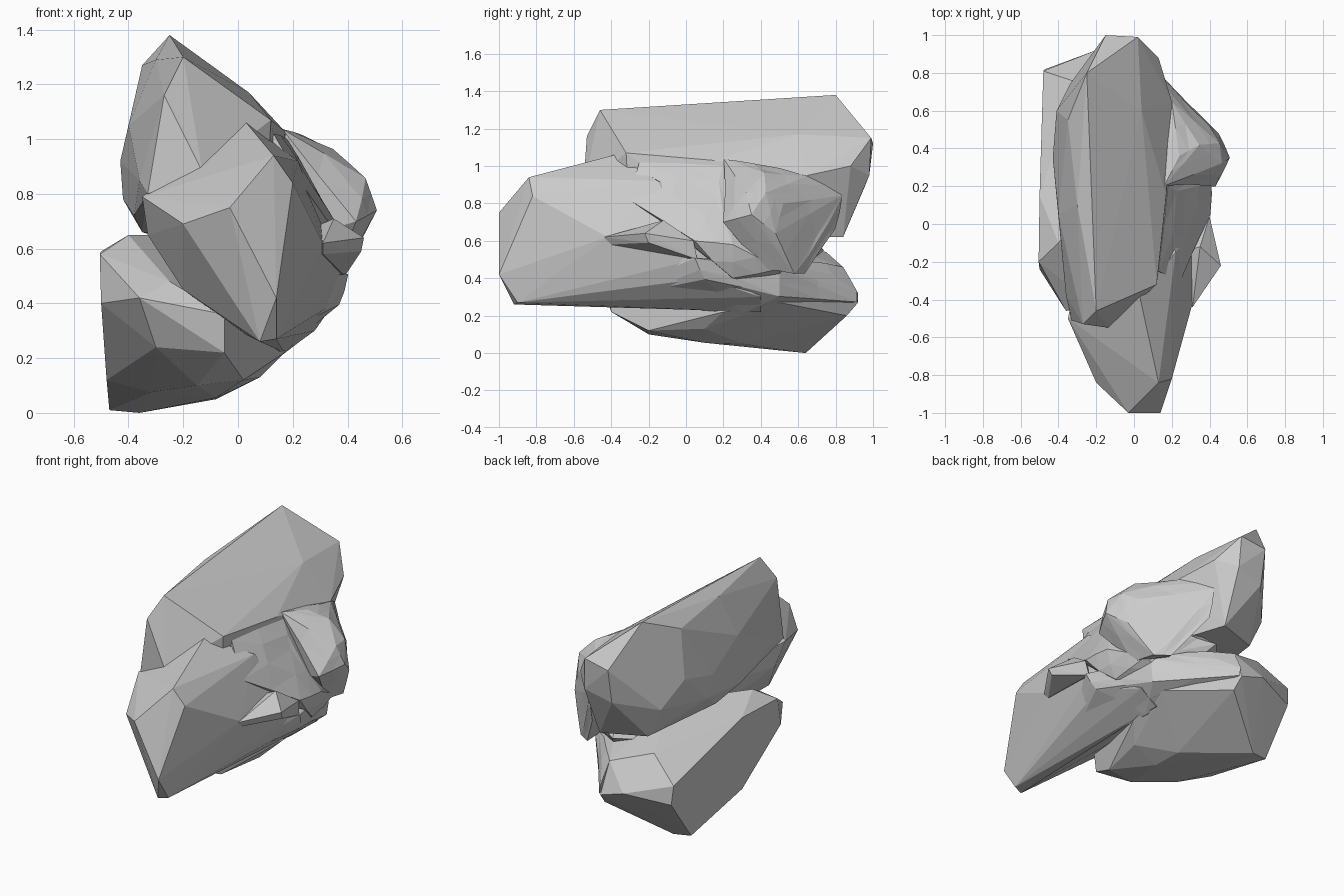
import bpy, bmesh
from mathutils import noise


def rock(name, points, rough=0.0, cuts=0):
    """Convex boulder through a few corner points, optionally chipped into small facets."""
    bm = bmesh.new()
    for p in points:
        bm.verts.new(p)
    bmesh.ops.convex_hull(bm, input=bm.verts[:])
    loose = [v for v in bm.verts if not v.link_faces]
    bmesh.ops.delete(bm, geom=loose, context='VERTS')
    if cuts:
        bmesh.ops.subdivide_edges(bm, edges=bm.edges[:], cuts=cuts, use_grid_fill=True)
        bm.normal_update()
        for v in bm.verts:
            v.co += v.normal * rough * noise.noise(v.co * 5)
        bmesh.ops.triangulate(bm, faces=bm.faces[:])
    bmesh.ops.recalc_face_normals(bm, faces=bm.faces[:])
    me = bpy.data.meshes.new(name)
    bm.to_mesh(me)
    bm.free()
    ob = bpy.data.objects.new(name, me)
    bpy.context.collection.objects.link(ob)
    return ob


# Tall upper boulder with the long ridge
upper = rock("upper_boulder", [
    (-.20, -.46, 1.30), (-.27, -.53, 1.16), (-.13, -.55, .88), (-.33, -.51, .80),
    (-.36, -.38, .85), (.12, -.32, 1.07), (-.30, .1, 1.29), (-.35, .55, 1.27),
    (-.40, .05, 1.05), (-.43, .35, .92), (-.41, .6, .98), (-.42, .38, .78),
    (-.38, .0, .72), (-.35, .2, .66), (-.34, .74, .82),
    (-.25, .80, 1.38), (-.15, 1.0, 1.12), (.02, .99, 1.15), (.03, .98, .95),
    (-.15, .96, .90), (.13, .88, 1.0), (.02, .84, .62), (-.25, .74, .63),
    (.04, .6, 1.17), (.2, .65, .95), (.17, .15, 1.03), (.2, .3, .62), (.1, -.3, .7)])

# Middle boulder whose nose points forward
front = rock("front_boulder", [
    (.03, -.38, 1.06), (.13, -.84, .94), (.2, -.82, .84), (-.03, -1, .75),
    (.14, -1, .42), (.08, -.92, .26), (.14, -.9, .27), (-.2, -.84, .69),
    (-.35, -.50, .79), (-.33, -.42, .65), (-.2, -.55, .45), (.22, -.15, .92),
    (.31, -.42, .62), (.38, .05, .50), (.35, .1, .40), (.28, .4, .30),
    (.17, .4, .22), (0, .3, .3), (-.2, .2, .7), (.1, .3, .7)])

# Low boulder at the left and back, with its flat left side
lower = rock("lower_boulder", [
    (-.505, -.2, .58), (-.50, -.24, .40), (-.48, .12, .12), (-.47, .62, .01),
    (-.36, .64, .0), (-.50, .15, .59), (-.48, .81, .40), (-.47, .82, .28),
    (-.40, -.1, .65), (-.25, -.40, .48), (-.36, -.46, .42), (-.05, -.42, .36),
    (-.30, -.36, .24), (-.05, -.40, .22), (-.15, -.2, .10), (.02, -.2, .12),
    (-.32, -.0, .075), (-.08, .1, .055), (-.08, .3, .05), (.08, .1, .13),
    (.17, .2, .22), (-.2, .92, .32), (-.04, .92, .27), (-.03, .86, .20),
    (-.05, .84, .46), (-.3, .75, .54), (.06, .76, .30), (.2, .5, .27),
    (.12, .55, .5), (-.1, .3, .65)])

# Long waist that carries the nose into the back of the low boulder
waist = rock("lower_waist", [
    (.39, .05, .50), (.36, .1, .40), (.12, -.5, .275), (.28, .5, .30), (.06, .77, .28),
    (-.03, .92, .27), (-.04, .92, .33), (-.05, .84, .46), (.29, .5, .45),
    (.16, .3, .22), (.0, .1, .5), (.13, .65, .50), (.24, -.3, .5)], 0.02, 1)

# Chipped bulge on the right, running into the back of the upper boulder
bulge = rock("right_bulge", [
    (.51, .35, .74), (.47, .32, .86), (.46, .43, .86), (.35, .42, .97),
    (.16, .2, 1.04), (.24, .36, 1.02), (.2, .65, .95), (.43, .2, .70),
    (.45, .48, .64), (.40, .52, .8), (.34, .58, .42), (.25, .64, .42),
    (.34, .4, .46), (.2, .72, .6), (.1, .8, .66), (.1, .83, .84), (.1, .3, .6)], 0.02, 1)

# Broken middle filling between the boulders
core = rock("broken_core", [
    (.13, -.25, 1.02), (.18, .2, 1.0), (.27, .15, .85), (.30, -.1, .70), (.40, .05, .60),
    (.41, .25, .58), (.33, .5, .45), (.2, .66, .6), (0, .74, .55), (-.2, .5, .5),
    (-.1, -.2, .6), (.35, .25, .40), (.15, .5, .35), (.24, -.3, .82)], 0.02, 1)

# Thin pointed shard on the right side
shard = rock("ledge_shard", [
    (.46, -.22, .64), (.45, -.2, .59), (.35, -.12, .71), (.31, -.44, .62),
    (.31, -.40, .58), (.40, .04, .60), (.39, .06, .5), (.1, -.2, .6)])

# Fuse everything into one stone so no hidden inner faces remain
for part in (front, lower, waist, bulge, core, shard):
    mod = upper.modifiers.new("fuse_" + part.name, 'BOOLEAN')
    mod.operation = 'UNION'
    mod.solver = 'EXACT'
    mod.object = part
bpy.context.view_layer.update()
graph = bpy.context.evaluated_depsgraph_get()
fused = bpy.data.meshes.new_from_object(upper.evaluated_get(graph))
upper.modifiers.clear()
upper.data = fused
upper.name = "rock_cluster"
for part in (front, lower, waist, bulge, core, shard):
    bpy.data.objects.remove(part)
